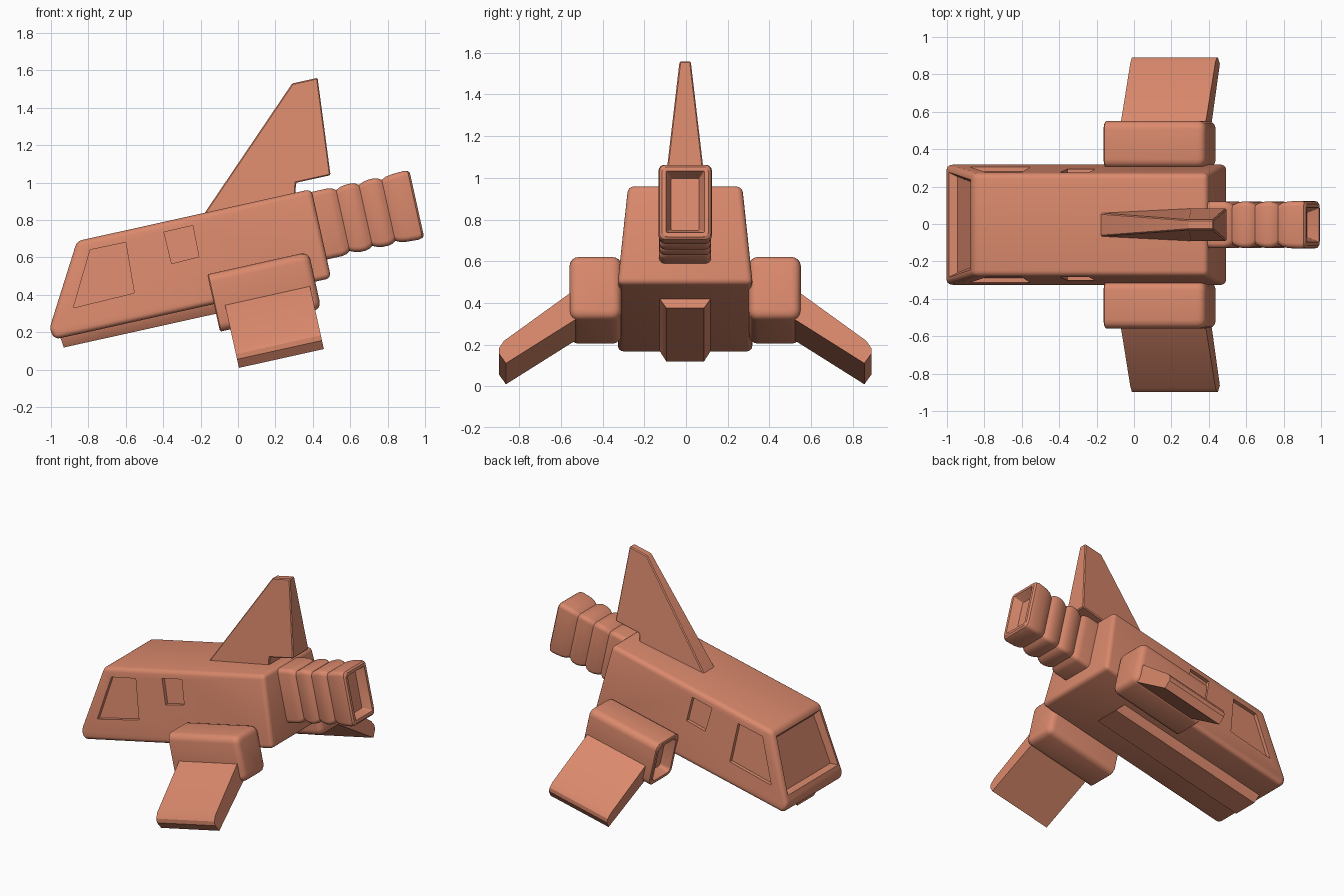
import bpy, bmesh, math
from mathutils import Vector

if "Cube" in bpy.data.objects:
    bpy.data.objects.remove(bpy.data.objects["Cube"])

PITCH = math.radians(12.5)          # whole craft sits nose-down
mat = bpy.data.materials.new("terracotta")
mat.diffuse_color = (0.70, 0.25, 0.15, 1)
mat.use_nodes = True
mat.node_tree.nodes["Principled BSDF"].inputs["Base Color"].default_value = mat.diffuse_color


def loft(name, rings):
    """Skin equal-length rings of points and cap both ends."""
    bm = bmesh.new()
    vs = [[bm.verts.new(p) for p in r] for r in rings]
    n = len(rings[0])
    for a, b in zip(vs, vs[1:]):
        for i in range(n):
            j = (i + 1) % n
            bm.faces.new((a[i], a[j], b[j], b[i]))
    bm.faces.new(vs[0])
    bm.faces.new(vs[-1])
    bmesh.ops.recalc_face_normals(bm, faces=bm.faces)
    me = bpy.data.meshes.new(name)
    bm.to_mesh(me)
    bm.free()
    ob = bpy.data.objects.new(name, me)
    bpy.context.collection.objects.link(ob)
    return ob


def activate(ob):
    bpy.ops.object.select_all(action='DESELECT')
    ob.select_set(True)
    bpy.context.view_layer.objects.active = ob


def apply_mod(ob, kind, **props):
    m = ob.modifiers.new(kind, kind)
    for k, v in props.items():
        setattr(m, k, v)
    activate(ob)
    bpy.ops.object.modifier_apply(modifier=m.name)


def bevel(ob, width, segments):
    apply_mod(ob, 'BEVEL', width=width, segments=segments,
              limit_method='ANGLE', angle_limit=math.radians(15))


def finish(ob):
    ob.data.materials.clear()
    ob.data.materials.append(mat)
    activate(ob)
    bpy.ops.object.shade_smooth_by_angle(angle=math.radians(32))
    ob.rotation_euler = (0, -PITCH, 0)
    ob.location.y = -0.004


def round_rect(x, yc, zc, hy, hz, r, steps=4):
    """Rounded rectangle ring in the plane x = const."""
    pts = []
    for k, (sy, sz) in enumerate([(1, 1), (-1, 1), (-1, -1), (1, -1)]):
        for i in range(steps + 1):
            a = math.pi / 2 * (k + i / steps)
            pts.append((x, yc + sy * (hy - r) + r * math.cos(a),
                        zc + sz * (hz - r) + r * math.sin(a)))
    return pts


def wall(z):
    """Half width of the hull at height z."""
    return 0.325 - (z - 0.37) * 0.105


# Hull: side profile with inward-leaning walls
profile = [(-0.692, 0.857), (0.592, 0.857), (0.592, 0.37), (-0.922, 0.37), (-0.938, 0.43)]
hull = loft("hull", [[(x, s * wall(z), z) for x, z in profile] for s in (-1, 1)])
bevel(hull, 0.029, 4)

# Recessed side windows and windshield
cutters = []
windows = [[(-0.788, 0.513), (-0.633, 0.796), (-0.439, 0.794), (-0.453, 0.52)],
           [(-0.227, 0.803), (-0.069, 0.804), (-0.074, 0.634), (-0.224, 0.63)]]
for s in (-1, 1):
    for w in windows:
        cutters.append(loft("window_cutter", [[(x, s * (wall(z) + d), z) for x, z in w]
                                              for d in (-0.025, 0.06)]))
low, high = Vector((-0.938, 0, 0.43)), Vector((-0.692, 0, 0.857))
inward = Vector((0.427, 0, -0.246)).normalized()


def shield_ring(depth, inset):
    a = low.lerp(high, 0.13 + inset) + inward * depth
    b = low.lerp(high, 0.92 - inset) + inward * depth
    wa, wb = 0.28 - inset * 0.5, 0.24 - inset * 0.5
    return [(a.x, -wa, a.z), (a.x, wa, a.z), (b.x, wb, b.z), (b.x, -wb, b.z)]


cutters.append(loft("windshield_cutter", [shield_ring(-0.05, 0), shield_ring(0, 0),
                                          shield_ring(0.04, 0.045)]))
for c in cutters:
    c.hide_render = True
    apply_mod(hull, 'BOOLEAN', operation='DIFFERENCE', solver='EXACT', object=c)
    bpy.data.objects.remove(c)
finish(hull)

# Keel strip under the hull
finish(loft("keel", [[(x0, -hy, z), (x0, hy, z), (x1, hy, z), (x1, -hy, z)]
                     for x0, x1, hy, z in [(-0.89, 0.26, 0.122, 0.39),
                                           (-0.89, 0.265, 0.122, 0.37),
                                           (-0.884, 0.30, 0.09, 0.317)]]))

# Tail engine: ribbed tube with a recessed nozzle (position, shrink)
ribs = [(0.55, 0), (0.675, 0), (0.70, 0.005), (0.72, 0.018)]
for start in (0.72, 0.845):
    ribs += [(start + 0.025, 0.007), (start + 0.055, 0.001), (start + 0.085, 0.001),
             (start + 0.108, 0.007), (start + 0.125, 0.018)]
ribs += [(0.995, 0.006), (1.03, 0), (1.095, -0.003), (1.115, 0.002), (1.125, 0.013),
         (1.125, 0.033), (1.065, 0.058)]
finish(loft("engine", [round_rect(x, 0, 0.657, 0.125 - d, 0.185 - d,
                                  0.028 if d < 0.02 else 0.006) for x, d in ribs]))

# Tail fin: thick at the base, thin at the tip (x, z, half thickness)
fin = [(-0.01, 0.84, 0.063), (0.614, 1.431, 0.027), (0.753, 1.431, 0.027),
       (0.708, 0.908, 0.088), (0.519, 0.908, 0.086), (0.50, 0.84, 0.088)]
tail = loft("tail_fin", [[(x, s * t, z) for x, z, t in fin] for s in (-1, 1)])
bevel(tail, 0.006, 1)
finish(tail)

# Side pods with open intakes, and drooping wings
pod = [(0.02, 0.045), (-0.05, 0.028), (-0.05, 0.008), (-0.044, 0), (0.462, 0), (0.48, 0.004),
       (0.493, 0.012), (0.501, 0.024), (0.505, 0.04)]
wing = [(0.50, 0.392), (0.87, 0.118), (0.893, 0.083), (0.893, 0.055), (0.86, 0.008), (0.50, 0.24)]
for s, side in ((-1, "right"), (1, "left")):
    finish(loft(side + "_pod", [round_rect(x, s * 0.43, 0.376, 0.125 - d, 0.157 - d,
                                           max(0.045 - d * 0.6, 0.01)) for x, d in pod]))
    finish(loft(side + "_wing", [[(x, s * y, z) for y, z in wing] for x in (0.007, 0.472)]))
